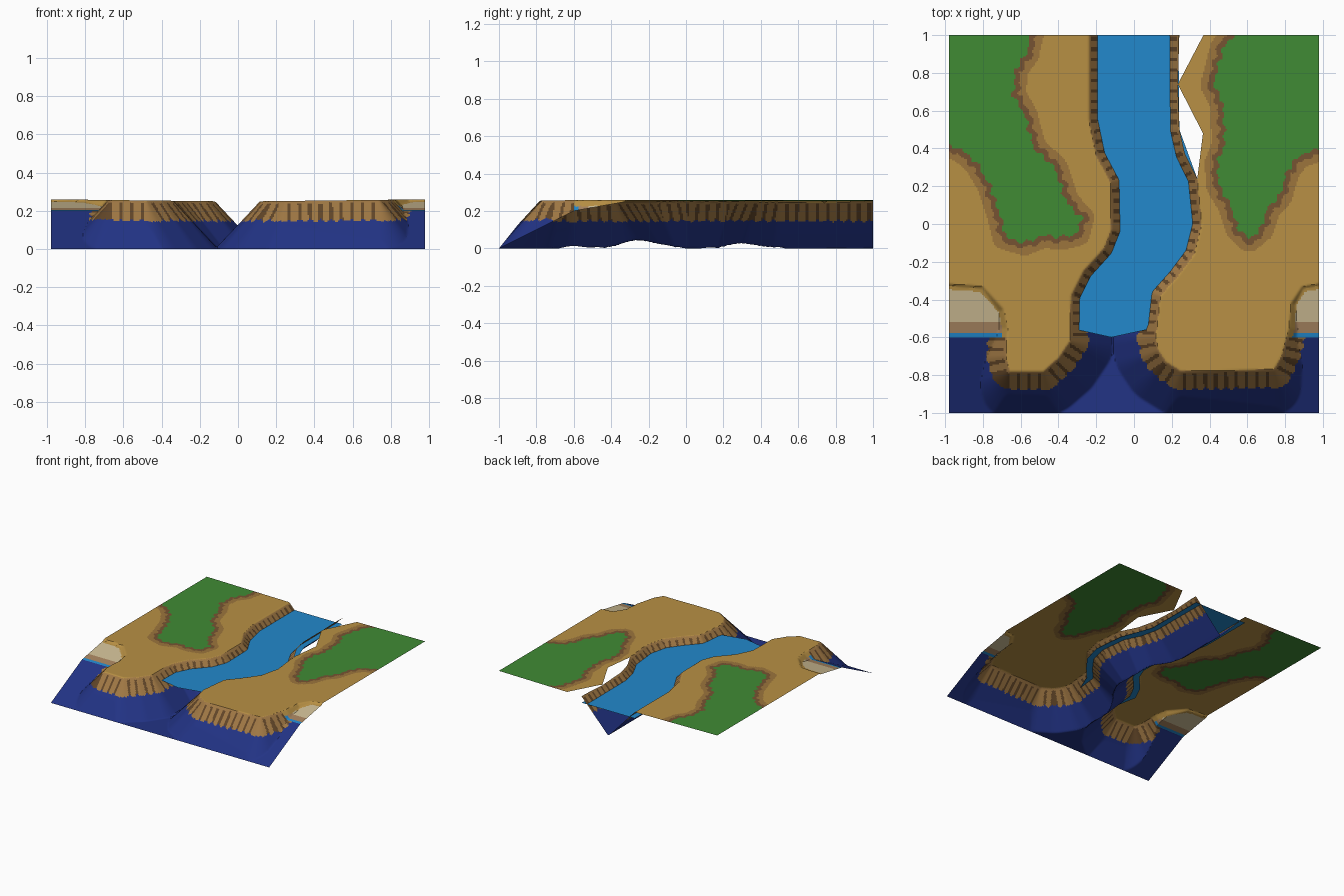
import bpy
import bmesh
import math
from mathutils import Vector

cube = bpy.data.objects.get("Cube")
if cube:
    bpy.data.objects.remove(cube, do_unlink=True)


def srgb(r, g, b):
    lin = [((c / 255 + 0.055) / 1.055) ** 2.4 for c in (r, g, b)]
    return (*lin, 1.0)


COLOURS = {
    "sand": srgb(184, 144, 68),
    "dark_sand": srgb(156, 117, 60),
    "grass": srgb(64, 139, 52),
    "earth_rim": srgb(118, 83, 50),
    "cliff": srgb(160, 120, 68),
    "cliff_crack": srgb(98, 70, 40),
    "deep_water": srgb(34, 51, 133),
    "river_water": srgb(34, 136, 204),
    "pale_beach": srgb(205, 188, 148),
    "wet_beach": srgb(166, 131, 95),
}
NAMES = list(COLOURS)
MATS = []
for name, colour in COLOURS.items():
    mat = bpy.data.materials.new(name)
    mat.use_nodes = True
    mat.diffuse_color = colour
    bsdf = mat.node_tree.nodes["Principled BSDF"]
    bsdf.inputs["Base Color"].default_value = colour
    bsdf.inputs["Roughness"].default_value = 0.9
    MATS.append(mat)

# Cliff-top lines: down the river bank, round the headland, out along the beach
COAST_L = [(-.24, 1.2), (-.24, .55), (-.2, .36), (-.125, .22), (-.12, -.03), (-.16, -.13),
           (-.27, -.25), (-.335, -.38), (-.34, -.62), (-.4, -.71), (-.48, -.78), (-.66, -.78),
           (-.68, -.7), (-.67, -.55), (-.69, -.45), (-.8, -.33), (-1.2, -.3)]
COAST_R = [(.235, 1.2), (.24, .5), (.27, .37), (.335, .24), (.36, 0), (.32, -.16),
           (.23, -.28), (.14, -.38), (.115, -.6), (.13, -.67), (.17, -.73), (.25, -.78),
           (.74, -.77), (.78, -.7), (.82, -.55), (.83, -.42), (.89, -.33), (1.2, -.28)]
# Edges of the two meadows
GRASS_L = [(-.5, 1.2), (-.57, .9), (-.63, .82), (-.64, .68), (-.58, .58), (-.53, .4),
           (-.42, .3), (-.36, .12), (-.28, .03), (-.3, -.05), (-.38, -.07), (-.48, -.06),
           (-.58, -.1), (-.68, -.07), (-.71, .05), (-.76, .2), (-.83, .32), (-.92, .4), (-1.2, .47)]
GRASS_R = [(.58, 1.2), (.53, 1), (.47, .93), (.42, .74), (.47, .64), (.48, .42), (.44, .32),
           (.45, .2), (.51, .1), (.55, -.02), (.61, -.08), (.67, -.03), (.71, .09),
           (.77, .15), (.81, .28), (.87, .36), (1.2, .48)]
# Gaps in the right-hand land
GAPS = [[(.243, 1.1), (.232, .74), (.42, 1.1)],
        [(.232, .74), (.365, .48), (.335, .24), (.27, .37), (.24, .5)]]


def inside(poly, x, y):
    hit = False
    for (ax, ay), (bx, by) in zip(poly, poly[1:] + poly[:1]):
        if (ay > y) != (by > y) and x < ax + (y - ay) * (bx - ax) / (by - ay):
            hit = not hit
    return hit


def make_line(points):
    """Segments with running length, and the closed region behind the line."""
    segs, run = [], 0.0
    for (ax, ay), (bx, by) in zip(points, points[1:]):
        length = math.hypot(bx - ax, by - ay)
        segs.append((ax, ay, bx - ax, by - ay, length, run))
        run += length
    return segs, points + [(points[-1][0], points[0][1])]


def locate(line, x, y):
    """Signed distance (negative inside) and position along the line."""
    segs, region = line
    best, along = 9.0, 0.0
    for ax, ay, dx, dy, length, run in segs:
        px, py = x - ax, y - ay
        t = (px * dx + py * dy) / (length * length)
        t = 0.0 if t < 0 else 1.0 if t > 1 else t
        ex, ey = px - t * dx, py - t * dy
        dist = ex * ex + ey * ey
        if dist < best:
            best, along = dist, run + t * length
    dist = math.sqrt(best)
    return (-dist if inside(region, x, y) else dist), along


coasts = [make_line(COAST_L), make_line(COAST_R)]
meadows = [make_line(GRASS_L), make_line(GRASS_R)]


def coast_at(x, y):
    return min(locate(line, x, y) for line in coasts)


def height(x, y):
    d, _ = coast_at(x, y)
    top = 0.248 + 0.012 * abs(x)
    z = top * (1 - max(d, 0) / 0.235)
    # Gentle shelf rising from the sea floor to the beaches
    shelf = 0.5 * (y + 1) if y < -0.6 else min(0.2 + 0.18 * (y + 0.6), top)
    w = min(max((abs(x + 0.1) - 0.2) / 0.4, 0), 1)
    if d > 0 and y < 0:
        z = max(z, shelf * w * w * (3 - 2 * w))
    return max(min(z, 1.25 * (y + 1)), 0)


def ground_colour(x, y):
    d, s = coast_at(x, y)
    if d <= 0:
        g, t = locate(meadows[x > 0], x, y)
        ragged = g + 0.007 * math.sin(t * 95) + 0.005 * math.sin(t * 61)
        if ragged < 0:
            return "grass"
        if ragged < 0.03:
            return "earth_rim"
        return "dark_sand" if g < 0.068 else "sand"
    # Beaches at the two sides
    if abs(x) > 0.6 and y > -0.6:
        if d < 0.03:
            return "sand"
        if y > -0.52:
            return "pale_beach"
        return "wet_beach" if y > -0.575 else "river_water"
    # Cracked cliffs with a scalloped foot
    phase = (s / 0.055) % 1
    if d > 0.088 + 0.014 * math.sin(math.pi * phase):
        return "deep_water"
    if d > 0.012 and (phase < 0.17 or phase > 0.83):
        return "cliff_crack"
    return "cliff"


def add_object(name, bm):
    mesh = bpy.data.meshes.new(name)
    bm.to_mesh(mesh)
    bm.free()
    for mat in MATS:
        mesh.materials.append(mat)
    obj = bpy.data.objects.new(name, mesh)
    bpy.context.collection.objects.link(obj)
    return obj


# Land and sea bed: one shaped sheet
NX, NY, STEP = 245, 250, 0.008
bm = bmesh.new()
rows = []
for j in range(NY + 1):
    y = -1 + j * STEP
    rows.append([bm.verts.new((x, y, height(x, y)))
                 for x in (-0.98 + i * STEP for i in range(NX + 1))])
for low, high in zip(rows, rows[1:]):
    for i in range(NX):
        face = bm.faces.new((low[i], low[i + 1], high[i + 1], high[i]))
        c = face.calc_center_median()
        face.material_index = NAMES.index(ground_colour(c.x, c.y))

# Cut the gaps cleanly along their edges
for gap in GAPS:
    for a, b in zip(gap, gap[1:] + gap[:1]):
        near = [f for f in bm.faces
                if 0.2 < f.calc_center_median().x < 0.42 and f.calc_center_median().y > 0.2]
        geom = set(near)
        for f in near:
            geom.update(f.edges)
            geom.update(f.verts)
        normal = Vector((b[1] - a[1], a[0] - b[0], 0)).normalized()
        bmesh.ops.bisect_plane(bm, geom=list(geom), dist=1e-5,
                               plane_co=(a[0], a[1], 0), plane_no=normal)
doomed = []
for f in bm.faces:
    c = f.calc_center_median()
    if c.x > 0.2 and any(inside(gap, c.x, c.y) for gap in GAPS):
        doomed.append(f)
bmesh.ops.delete(bm, geom=doomed, context='FACES')
land = add_object("land_and_sea_bed", bm)

bpy.ops.object.select_all(action='DESELECT')
land.select_set(True)
bpy.context.view_layer.objects.active = land
bpy.ops.object.shade_smooth_by_angle(angle=math.radians(30))

# River: flat sheet between the banks, pointed at the mouth
left = [(x, min(y, 1)) for x, y in COAST_L[:8]] + [(-.3, -.56)]
right = [(x, min(y, 1)) for x, y in COAST_R[:8] if y != .37] + [(.065, -.56)]
bm = bmesh.new()
outline = left + [(-.12, -.6)] + right[::-1]
face = bm.faces.new([bm.verts.new((x, y, 0.2)) for x, y in outline])
face.material_index = NAMES.index("river_water")
bmesh.ops.triangulate(bm, faces=bm.faces[:])
add_object("river", bm)
